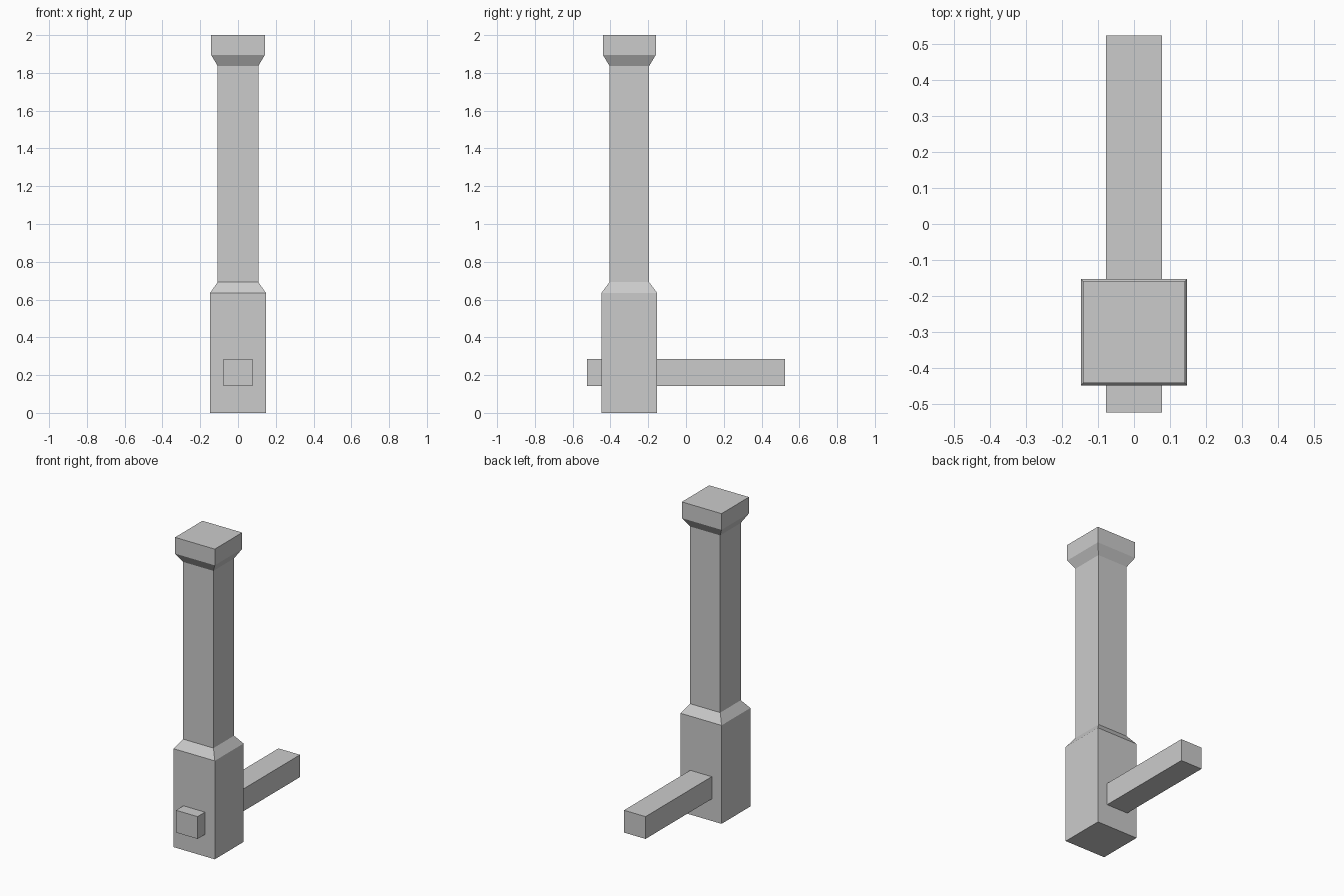
import bpy, bmesh

if "Cube" in bpy.data.objects:
    bpy.data.objects.remove(bpy.data.objects["Cube"])

def loft_box(name, rings, cx=0.0, cy=0.0):
    """Rectangular loft; rings are (half x, half y, z) from bottom to top."""
    bm = bmesh.new()
    loops = [[bm.verts.new((cx + sx * hx, cy + sy * hy, z))
              for sx, sy in ((-1, -1), (1, -1), (1, 1), (-1, 1))]
             for hx, hy, z in rings]
    for a, b in zip(loops, loops[1:]):
        for i in range(4):
            j = (i + 1) % 4
            bm.faces.new((a[i], a[j], b[j], b[i]))
    bm.faces.new(loops[0][::-1])
    bm.faces.new(loops[-1])
    mesh = bpy.data.meshes.new(name)
    bm.to_mesh(mesh)
    bm.free()
    obj = bpy.data.objects.new(name, mesh)
    bpy.context.collection.objects.link(obj)
    return obj

# Upright post: thick base, slim shaft, flared head
loft_box("post", [
    (0.147, 0.147, 0.0),
    (0.147, 0.147, 0.636),
    (0.108, 0.105, 0.692),
    (0.108, 0.105, 1.837),
    (0.142, 0.140, 1.895),
    (0.142, 0.140, 2.0),
], cy=-0.30)

# Horizontal beam passing through the base
loft_box("cross_beam", [(0.077, 0.523, 0.142), (0.077, 0.523, 0.286)])
